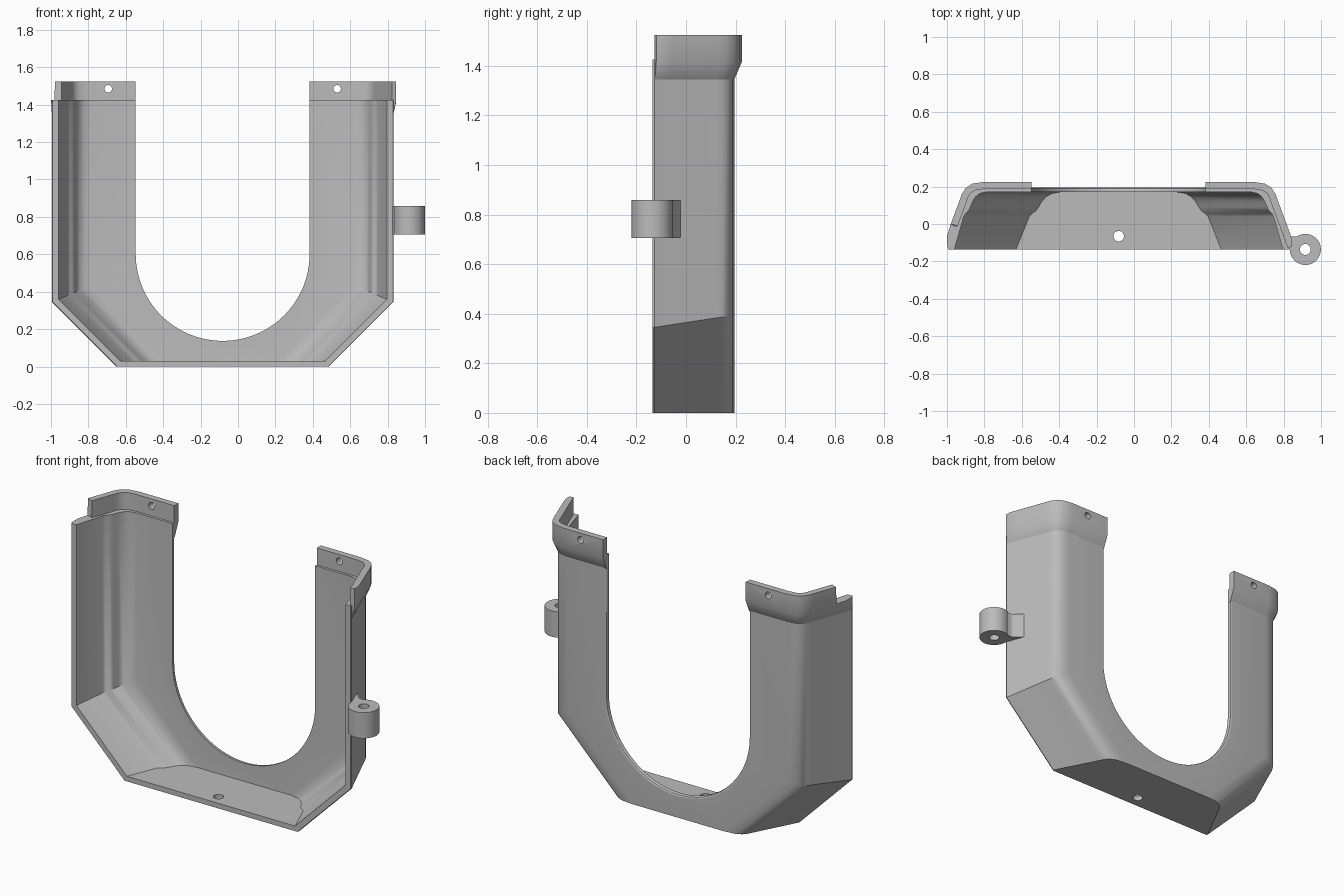
import bpy, bmesh, math

if "Cube" in bpy.data.objects:
    bpy.data.objects.remove(bpy.data.objects["Cube"])

C, L = -0.082, 0.913          # symmetry axis in x, half width of the shell
TOP = 1.425                   # height of the leg ends

grey = bpy.data.materials.new("plain grey")
grey.diffuse_color = (0.5, 0.5, 0.5, 1)
grey.use_nodes = True
grey.node_tree.nodes["Principled BSDF"].inputs["Base Color"].default_value = grey.diffuse_color


def loft(name, rings):
    """Closed solid through rings of equal point count."""
    bm = bmesh.new()
    rows = [[bm.verts.new(p) for p in r] for r in rings]
    n = len(rows[0])
    for a, b in zip(rows, rows[1:]):
        for i in range(n):
            j = (i + 1) % n
            bm.faces.new((a[i], a[j], b[j], b[i]))
    bm.faces.new(rows[0])
    bm.faces.new(rows[-1])
    bmesh.ops.recalc_face_normals(bm, faces=bm.faces)
    me = bpy.data.meshes.new(name)
    bm.to_mesh(me)
    bm.free()
    me.materials.append(grey)
    ob = bpy.data.objects.new(name, me)
    bpy.context.collection.objects.link(ob)
    return ob


def cylinder(name, centre, r, h, axis="z", n=32):
    cx, cy, cz = centre
    rings = []
    for t in (-h / 2, h / 2):
        ring = []
        for i in range(n):
            u = r * math.cos(2 * math.pi * i / n)
            v = r * math.sin(2 * math.pi * i / n)
            ring.append((cx + u, cy + v, cz + t) if axis == "z" else (cx + u, cy + t, cz + v))
        rings.append(ring)
    return loft(name, rings)


def select(ob):
    bpy.ops.object.select_all(action="DESELECT")
    ob.select_set(True)
    bpy.context.view_layer.objects.active = ob


def cut(ob, cutter):
    cutter.hide_render = True
    m = ob.modifiers.new("cut", "BOOLEAN")
    m.operation, m.solver, m.object = "DIFFERENCE", "EXACT", cutter
    select(ob)
    bpy.ops.object.modifier_apply(modifier=m.name)
    bpy.data.objects.remove(cutter)


def outline(d, y, bottom, top):
    """Hexagon with 45 degree lower corners, moved inward by d."""
    zc, xb = 0.345 + 0.414 * d, L - (0.345 + 1.414 * d - bottom)
    half = [(L - d, top), (L - d, zc), (xb, bottom)]
    pts = [(C - x, y, z) for x, z in half] + [(C + x, y, z) for x, z in reversed(half)]
    return pts


# Shell: outer body minus cavity
outer = [(0.003, -0.135), (0, -0.128), (0.092, 0.12), (0.1, 0.145),
         (0.115, 0.17), (0.14, 0.187), (0.19, 0.195)]
inner = [(0.016, -0.2), (0.035, -0.135), (0.085, 0.04), (0.095, 0.056), (0.11, 0.07),
         (0.12, 0.09), (0.132, 0.12), (0.148, 0.145), (0.17, 0.163), (0.21, 0.172)]
shell = loft("u_shaped_shell", [outline(d, y, 0, TOP) for d, y in outer])
cut(shell, loft("cavity", [outline(d, y, 0.03, 1.7) for d, y in inner]))

# U opening in the back plate, with a softened rear edge
rings = []
for y, r in ((0.1, 0.465), (0.184, 0.465), (0.191, 0.468), (0.196, 0.476), (0.25, 0.476)):
    arc = [(C + r * math.cos(a), y, 0.602 + r * math.sin(a))
           for a in (math.pi + math.pi * i / 48 for i in range(49))]
    rings.append([(C - r, y, 1.7)] + arc + [(C + r, y, 1.7)])
cut(shell, loft("u_opening", rings))
cut(shell, cylinder("floor_hole", (C, -0.065, 0), 0.028, 0.2))

# Collars: flared bands around the leg tops (d, y, normal d, normal y, offset, top)
W, H = (-0.94, 0.34), 1.525
corner = [(0.092, 0.12, *W, 0.03, H), (0.1, 0.145, -0.85, 0.53, 0.03, H),
          (0.115, 0.17, -0.6, 0.8, 0.03, H), (0.14, 0.187, -0.35, 0.94, 0.03, H),
          (0.19, 0.195, 0, 1, 0.03, H), (0.448, 0.195, 0, 1, 0.03, H)]


def wall(y, off, top):
    return ((y + 0.128) * 0.371, y, *W, off, top)


starts = {-1: [wall(-0.127, 0.004, TOP), wall(-0.07, 0.027, TOP),
               wall(-0.012, 0.03, TOP), wall(-0.01, 0.03, H)],
          1: [wall(-0.125, 0.015, H), wall(-0.1, 0.027, H), wall(-0.06, 0.03, H)]}
for s, name in ((-1, "left_collar"), (1, "right_collar")):
    rings = []
    for d, y, nd, ny, off, top in starts[s] + corner:
        sect = [(-0.008, 1.335), (0, 1.345), (off, 1.415), (off, top), (-0.008, top)]
        rings.append([(C + s * (L - d - nd * o), y + ny * o, z) for o, z in sect])
    collar = loft(name, rings)
    cut(collar, cylinder("screw_hole", (C + s * 0.612, 0.2, 1.485), 0.02, 0.2, "y", 24))

# Hinge lug on the right side with its web
lug = cylinder("hinge_lug", (0.916, -0.136, 0.782), 0.083, 0.152, n=48)
cut(lug, cylinder("pin_hole", (0.916, -0.136, 0.782), 0.029, 0.4))
web = [(0.815, -0.125), (0.785, -0.02), (0.797, -0.025), (0.835, -0.063), (0.85, -0.068),
       (0.88, -0.066), (0.87, -0.13), (0.845, -0.15)]
loft("hinge_web", [[(x, y, z) for x, y in web] for z in (0.707, 0.857)])

for ob in list(bpy.context.collection.objects):
    select(ob)
    bpy.ops.object.shade_smooth_by_angle(angle=math.radians(32))
